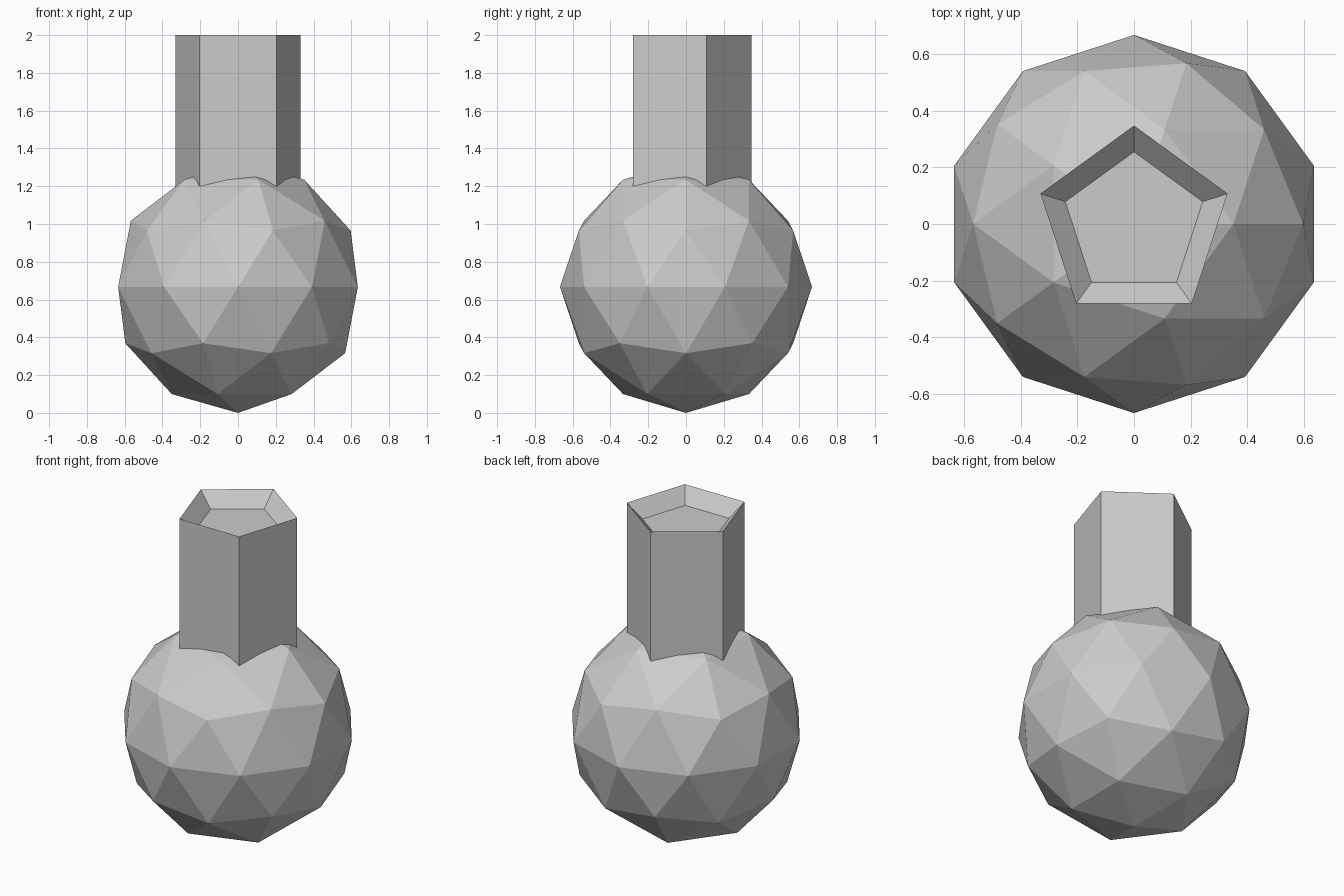
import bpy, bmesh

if "Cube" in bpy.data.objects:
    bpy.data.objects.remove(bpy.data.objects["Cube"])

R = 0.667          # bulb radius
TOP = 2.0          # rim height
BOTTOM = 1.1       # neck base, buried in the bulb

# Faceted round bulb
bpy.ops.mesh.primitive_ico_sphere_add(subdivisions=2, radius=R, location=(0, 0, R))
bpy.context.object.name = "bulb"

# Five-sided neck
bpy.ops.mesh.primitive_cylinder_add(vertices=5, radius=0.347, depth=TOP - BOTTOM,
                                    location=(0, 0, (TOP + BOTTOM) / 2))
neck = bpy.context.object
neck.name = "neck"

# Shallow recess with sloping walls in the mouth of the neck
bm = bmesh.new()
bm.from_mesh(neck.data)
bm.normal_update()
mouth = max(bm.faces, key=lambda f: f.calc_center_median().z)
bmesh.ops.inset_region(bm, faces=[mouth], thickness=0.0745, use_even_offset=True)
for v in mouth.verts:
    v.co.z -= 0.088
bm.normal_update()
bm.to_mesh(neck.data)
bm.free()
